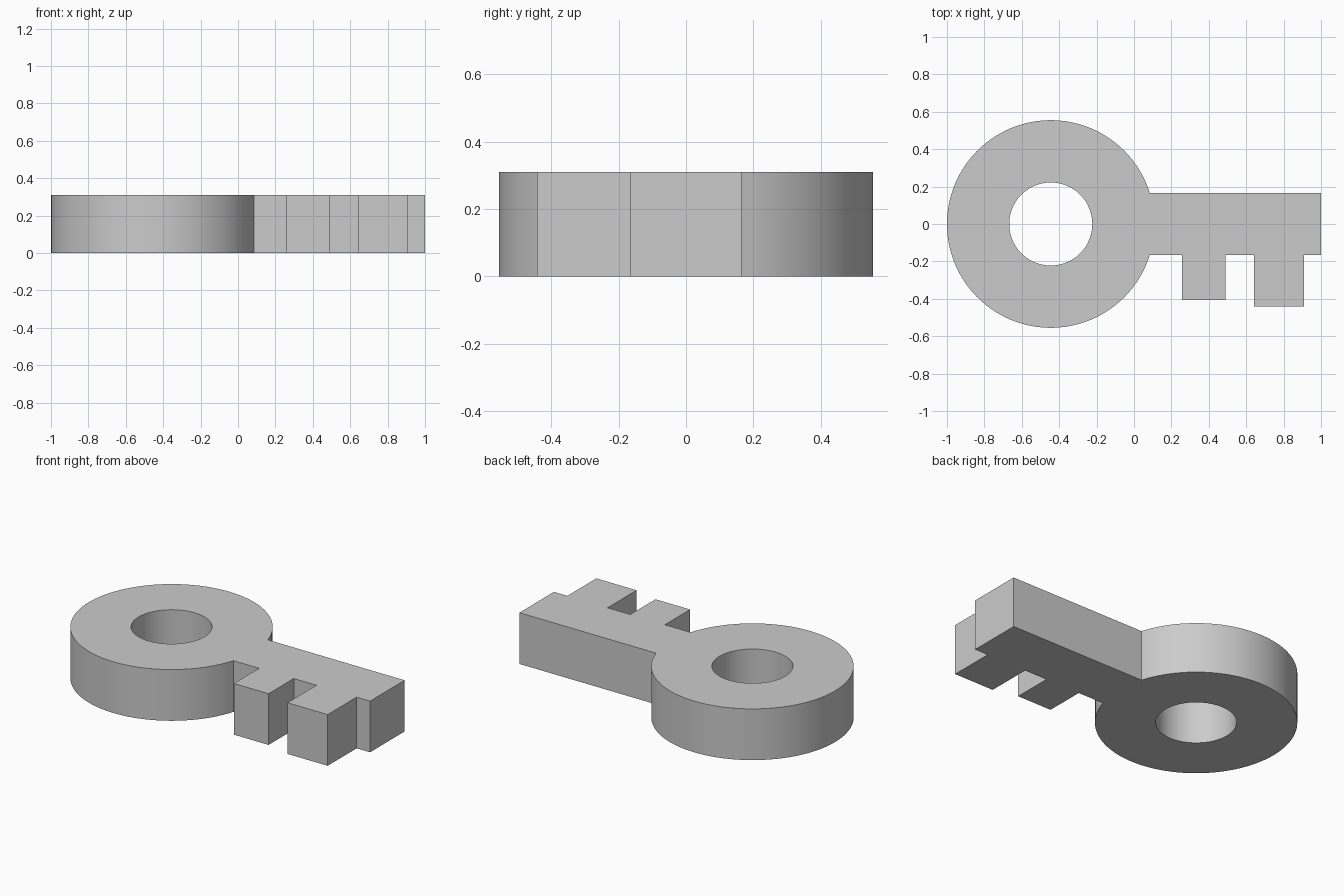
import bpy, bmesh, math

if "Cube" in bpy.data.objects:
    bpy.data.objects.remove(bpy.data.objects["Cube"])

THICK = 0.31
CX, R_OUT, R_HOLE = -0.445, 0.555, 0.222
HALF = 0.165          # half width of the blade
SEG = 96

# Bow: round arc that opens where the blade joins
a0 = math.asin(HALF / R_OUT)
outline = []
for i in range(SEG + 1):
    a = a0 + (2 * math.pi - 2 * a0) * i / SEG
    outline.append((CX + R_OUT * math.cos(a), R_OUT * math.sin(a)))

# Blade underside with two square teeth (start x, end x, bottom y)
for x0, x1, y in ((0.257, 0.489, -0.406), (0.641, 0.91, -0.442)):
    outline += [(x0, -HALF), (x0, y), (x1, y), (x1, -HALF)]
outline += [(1.0, -HALF), (1.0, HALF)]

# Round hole in the bow
hole = [(CX + R_HOLE * math.cos(2 * math.pi * i / SEG),
         R_HOLE * math.sin(2 * math.pi * i / SEG)) for i in range(SEG)]

# Fill the flat profile and extrude it upwards
bm = bmesh.new()
for loop in (outline, hole):
    vs = [bm.verts.new((x, y, 0)) for x, y in loop]
    for i, v in enumerate(vs):
        bm.edges.new((v, vs[(i + 1) % len(vs)]))
bmesh.ops.triangle_fill(bm, use_beauty=True, use_dissolve=False, edges=bm.edges[:])
res = bmesh.ops.extrude_face_region(bm, geom=bm.faces[:], use_keep_orig=True)
top = [g for g in res["geom"] if isinstance(g, bmesh.types.BMVert)]
bmesh.ops.translate(bm, verts=top, vec=(0, 0, THICK))
bmesh.ops.recalc_face_normals(bm, faces=bm.faces[:])

mesh = bpy.data.meshes.new("key")
bm.to_mesh(mesh)
bm.free()
key = bpy.data.objects.new("key", mesh)
bpy.context.collection.objects.link(key)

# Plain grey
grey = bpy.data.materials.new("light grey")
grey.diffuse_color = (0.6, 0.6, 0.6, 1)
grey.use_nodes = True
grey.node_tree.nodes["Principled BSDF"].inputs["Base Color"].default_value = grey.diffuse_color
mesh.materials.append(grey)

# Smooth round walls, sharp corners
bpy.context.view_layer.objects.active = key
key.select_set(True)
bpy.ops.object.shade_smooth_by_angle(angle=math.radians(15))
